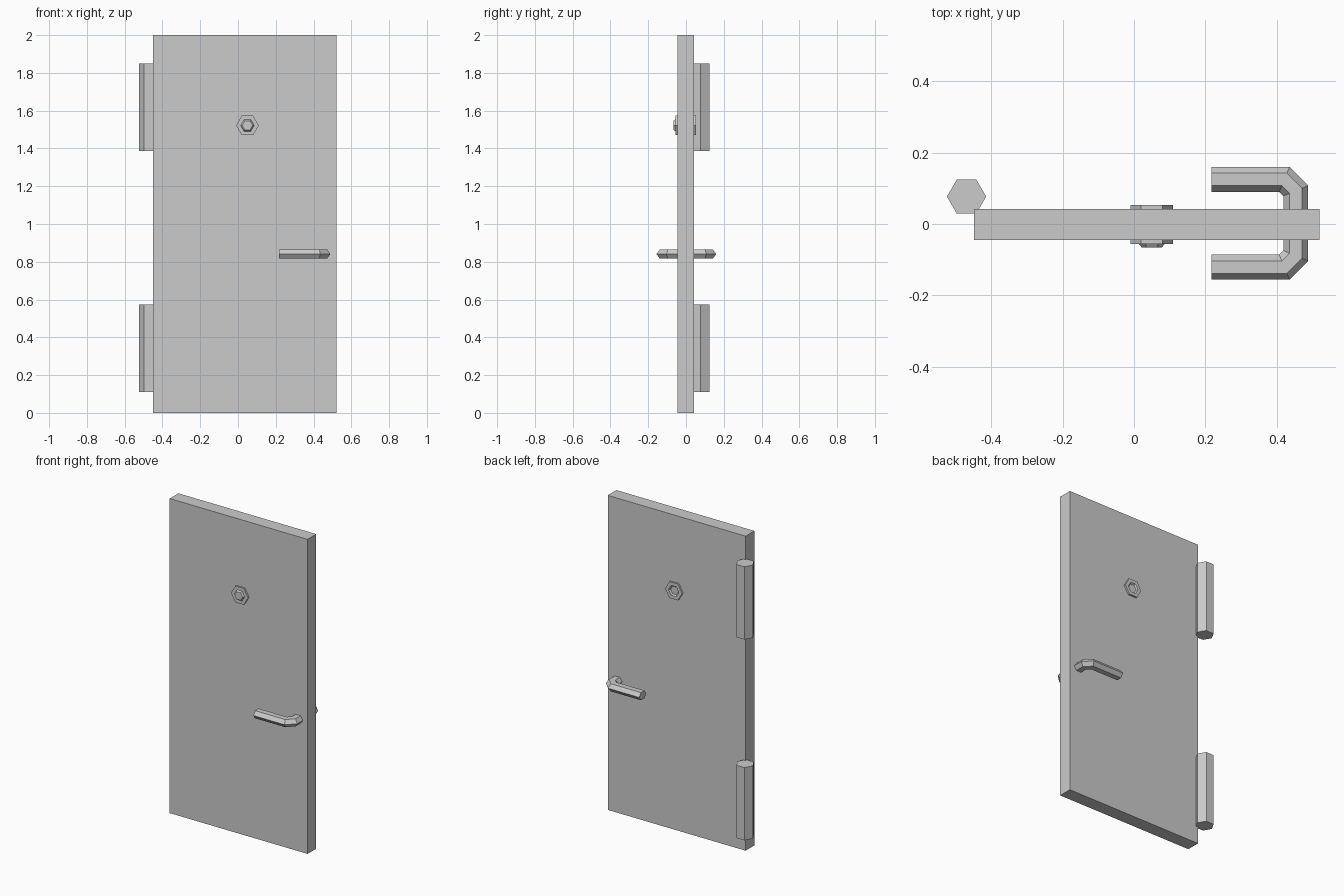
import bpy, bmesh
from math import cos, sin, tan, pi
from mathutils import Vector

cube = bpy.data.objects.get("Cube")
if cube:
    bpy.data.objects.remove(cube, do_unlink=True)

grey = bpy.data.materials.new("light grey")
grey.use_nodes = True
grey.diffuse_color = (0.6, 0.6, 0.6, 1)
grey.node_tree.nodes["Principled BSDF"].inputs["Base Color"].default_value = (0.6, 0.6, 0.6, 1)

SIDES = 6
HEX = [(cos(2 * pi * i / SIDES), sin(2 * pi * i / SIDES)) for i in range(SIDES)]


def finish(name, bm):
    bmesh.ops.remove_doubles(bm, verts=bm.verts[:], dist=0.0001)
    bmesh.ops.recalc_face_normals(bm, faces=bm.faces[:])
    mesh = bpy.data.meshes.new(name)
    bm.to_mesh(mesh)
    bm.free()
    mesh.materials.append(grey)
    obj = bpy.data.objects.new(name, mesh)
    bpy.context.collection.objects.link(obj)
    return obj


def loft(name, rings):
    """Join successive six-sided rings and cap both ends."""
    bm = bmesh.new()
    loops = [[bm.verts.new(p) for p in ring] for ring in rings]
    for a, b in zip(loops, loops[1:]):
        for i in range(SIDES):
            j = (i + 1) % SIDES
            bm.faces.new((a[i], a[j], b[j], b[i]))
    bm.faces.new(loops[0])
    bm.faces.new(loops[-1])
    return finish(name, bm)


# Door panel
bm = bmesh.new()
bmesh.ops.create_cube(bm, size=1)
bmesh.ops.scale(bm, vec=(0.97, 0.087, 2), verts=bm.verts[:])
bmesh.ops.translate(bm, vec=(0.036, -0.0015, 1), verts=bm.verts[:])
finish("door_panel", bm)

# Hinge barrels
for name, low, high in (("lower_hinge", 0.11, 0.573), ("upper_hinge", 1.387, 1.85)):
    loft(name, [[(-0.47 + 0.055 * c, 0.077 + 0.055 * s, z) for c, s in HEX]
                for z in (low, high)])

# Peephole: domed lens on the front, recessed eyepiece on the back
lens = [(0.06, -0.03), (0.06, -0.056), (0.036, -0.056), (0.028, -0.066)]
eyepiece = [(0.06, 0.03), (0.06, 0.053), (0.036, 0.053), (0.028, 0.044)]
for name, profile in (("peephole_lens", lens), ("peephole_eyepiece", eyepiece)):
    loft(name, [[(0.05 + r * c, y, 1.522 + r * s) for c, s in HEX]
                for r, y in profile])

# Lever handle: one mitred bar running through the door
path = [Vector(p) for p in ((0.217, 0.125), (0.422, 0.125), (0.454, 0.093),
                            (0.454, -0.089), (0.422, -0.121), (0.217, -0.121))]
rings = []
for i, p in enumerate(path):
    before = (p - path[i - 1]).normalized() if i else None
    after = (path[i + 1] - p).normalized() if i < len(path) - 1 else None
    before, after = before or after, after or before
    tangent = (before + after).normalized()
    side = Vector((-tangent.y, tangent.x)) / tangent.dot(before)
    rings.append([(p.x + side.x * 0.035 * c, p.y + side.y * 0.035 * c, 0.841 + 0.028 * s)
                  for c, s in HEX])
loft("lever_handle", rings)
